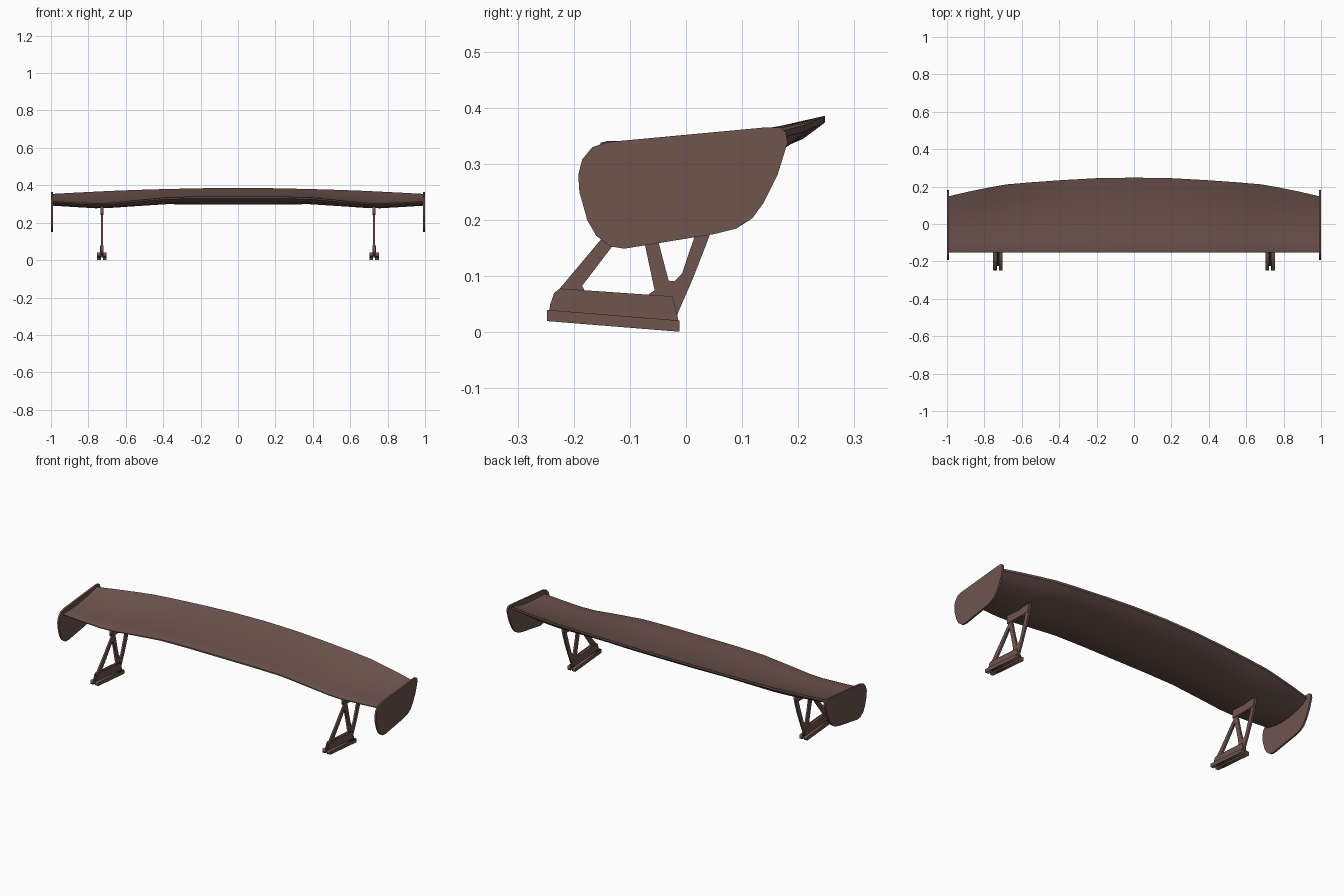
import bpy
import bmesh
from math import radians

if "Cube" in bpy.data.objects:
    bpy.data.objects.remove(bpy.data.objects["Cube"], do_unlink=True)

# Single colour for the whole wing
brown = bpy.data.materials.new("dull_brown")
brown.use_nodes = True
colour = (0.156, 0.089, 0.076, 1)
brown.diffuse_color = colour
brown.node_tree.nodes["Principled BSDF"].inputs["Base Color"].default_value = colour


def smooth(obj, angle):
    bpy.ops.object.select_all(action="DESELECT")
    obj.select_set(True)
    bpy.context.view_layer.objects.active = obj
    bpy.ops.object.shade_smooth_by_angle(angle=radians(angle))


def plate(name, x, thickness, outline, holes=()):
    """Side-on (y, z) outline, with optional holes, given thickness along x."""
    curve = bpy.data.curves.new(name, "CURVE")
    curve.dimensions = "2D"
    curve.fill_mode = "BOTH"
    curve.extrude = thickness / 2
    for loop in (outline, *holes):
        spline = curve.splines.new("POLY")
        spline.points.add(len(loop) - 1)
        for point, (y, z) in zip(spline.points, loop):
            point.co = (y, z, 0, 1)
        spline.use_cyclic_u = True
    curve.materials.append(brown)
    obj = bpy.data.objects.new(name, curve)
    bpy.context.collection.objects.link(obj)
    obj.location.x = x
    obj.rotation_euler = (radians(90), 0, radians(90))
    bpy.ops.object.select_all(action="DESELECT")
    obj.select_set(True)
    bpy.context.view_layer.objects.active = obj
    bpy.ops.object.convert(target="MESH")
    return bpy.context.object


# Half-span stations: x, trailing y, leading z, trailing z, lowest z
half = [
    (0, 0.248, 0.338, 0.386, 0.296), (0.2, 0.245, 0.338, 0.384, 0.297),
    (0.38, 0.235, 0.334, 0.380, 0.299), (0.55, 0.223, 0.317, 0.375, 0.288),
    (0.68, 0.212, 0.303, 0.370, 0.279), (0.76, 0.198, 0.301, 0.366, 0.277),
    (0.88, 0.174, 0.306, 0.360, 0.284), (0.992, 0.148, 0.313, 0.354, 0.291),
]
stations = [(-s[0], *s[1:]) for s in reversed(half[1:])] + half
LEAD_Y = -0.152

# Aerofoil: upper (chord, rise), lower (chord, lead blend, trail blend)
upper = [(0, 0), (0.03, 0.06), (0.2, 0.07), (0.4, 0.16), (0.6, 0.34), (0.8, 0.62), (1, 1)]
lower = [(1, 0, 1), (0.9, 0, 0.62), (0.78, 0, 0.36), (0.6, 0, 0.12),
         (0.4, 0, 0), (0.2, 0.2, 0), (0.06, 0.55, 0), (0, 0.8, 0)]

bm = bmesh.new()
rings = []
for x, trail_y, lead, trail, low in stations:
    chord = trail_y - LEAD_Y
    section = [(t, lead + (trail - lead) * f) for t, f in upper]
    section += [(t, low + (lead - low) * a + (trail - 0.012 - low) * g) for t, a, g in lower]
    rings.append([bm.verts.new((x, LEAD_Y + t * chord, z)) for t, z in section])
for a, b in zip(rings, rings[1:]):
    for i in range(len(a)):
        j = (i + 1) % len(a)
        bm.faces.new((a[i], a[j], b[j], b[i]))
bm.faces.new(rings[0])
bm.faces.new(rings[-1])
bmesh.ops.recalc_face_normals(bm, faces=bm.faces)
mesh = bpy.data.meshes.new("wing_blade")
bm.to_mesh(mesh)
bm.free()
mesh.materials.append(brown)
blade = bpy.data.objects.new("wing_blade", mesh)
bpy.context.collection.objects.link(blade)
smooth(blade, 30)

# Side outlines
end_plate = [
    (-0.14, 0.339), (0.14, 0.365), (0.168, 0.365), (0.178, 0.356), (0.181, 0.338),
    (0.163, 0.28), (0.138, 0.23), (0.118, 0.203), (0.09, 0.185), (0.05, 0.175),
    (-0.11, 0.149), (-0.135, 0.153), (-0.16, 0.172), (-0.176, 0.2),
    (-0.19, 0.25), (-0.192, 0.28), (-0.185, 0.308), (-0.167, 0.33),
]
web = [
    (-0.225, 0.03), (-0.225, 0.078), (-0.152, 0.165), (-0.095, 0.235), (-0.1, 0.286),
    (0.07, 0.286), (0.062, 0.235), (0.042, 0.172), (0.012, 0.095), (-0.012, 0.04), (-0.022, 0.014),
]
front_gap = [(-0.185, 0.083), (-0.18, 0.072), (-0.07, 0.065), (-0.056, 0.075),
             (-0.073, 0.155), (-0.087, 0.212), (-0.13, 0.155)]
rear_gap = [(-0.031, 0.092), (-0.02, 0.091), (-0.007, 0.105), (0.015, 0.17),
            (0.036, 0.236), (-0.066, 0.236), (-0.048, 0.157)]
flange = [(-0.248, 0.02), (-0.248, 0.04), (-0.012, 0.021), (-0.012, 0.001)]
bracket = [(-0.245, 0.03), (-0.242, 0.05), (-0.235, 0.07), (-0.225, 0.078),
           (-0.024, 0.064), (-0.012, 0.015)]
clamp = [(-0.1, 0.24), (-0.1, 0.284), (0.07, 0.284), (0.06, 0.24)]

for side, sign in (("left", 1), ("right", -1)):
    smooth(plate(side + "_end_plate", sign * 0.995, 0.01, end_plate), 30)
    # Truss support held between two angle brackets
    mid = sign * 0.728
    plate(side + "_support_web", mid, 0.01, web, (front_gap, rear_gap))
    plate(side + "_top_clamp", mid, 0.016, clamp)
    for part, d in (("inner", -sign), ("outer", sign)):
        plate(f"{side}_{part}_foot_flange", mid + d * 0.015, 0.02, flange)
        plate(f"{side}_{part}_foot_bracket", mid + d * 0.0075, 0.005, bracket)
